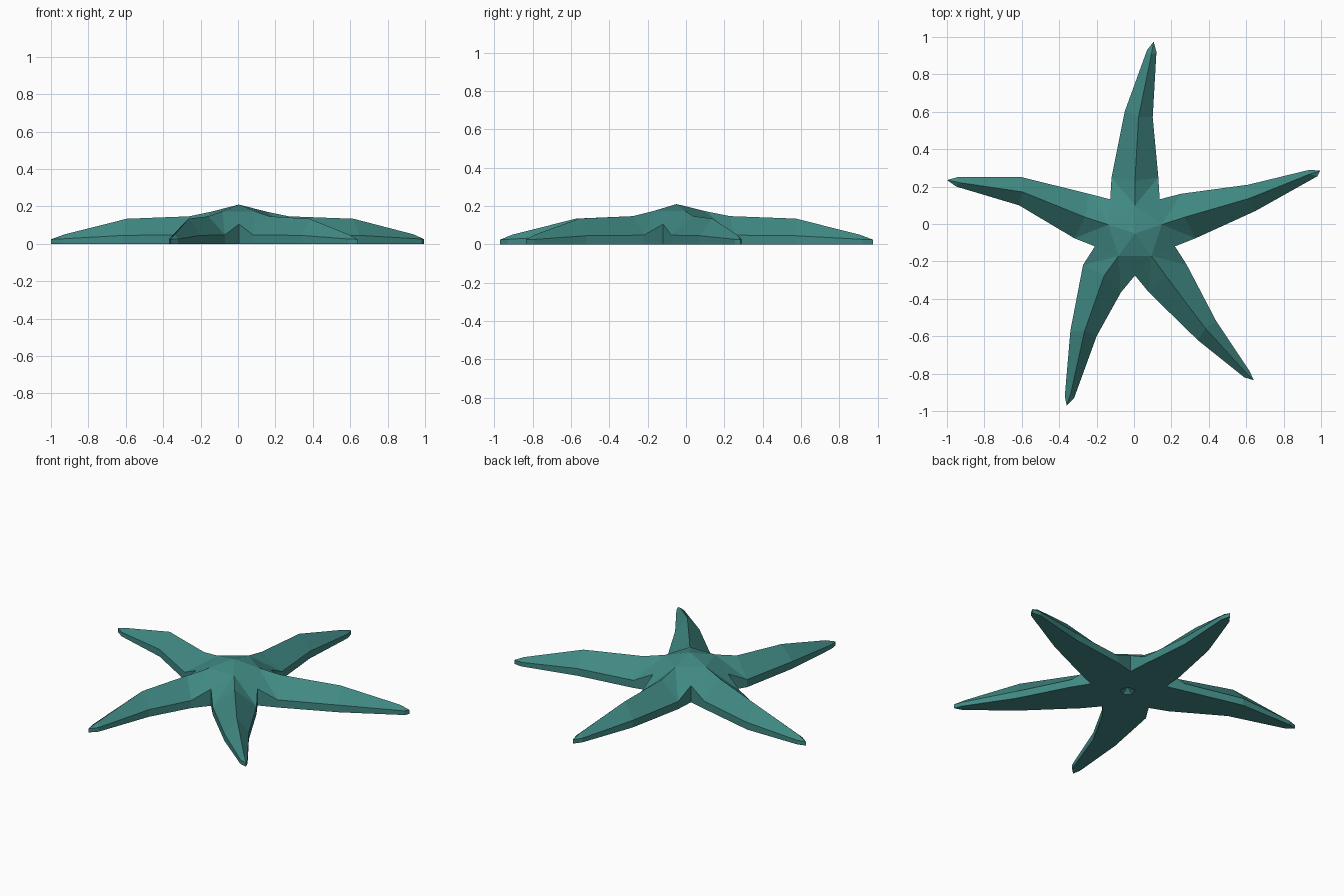
import bpy
import bmesh
import math
from mathutils import Vector

cube = bpy.data.objects.get("Cube")
if cube:
    bpy.data.objects.remove(cube, do_unlink=True)

CENTRE = Vector((0.005, -0.05, 0))
APEX_HEIGHT = 0.21

# Outer outline of each bent arm: (direction, middle left, middle right,
# end left, end right, tip), left and right as seen looking outward
ARMS = [
    (90, (-0.05, 0.6), (0.1, 0.57), (0.07, 0.93), (0.12, 0.92), (0.105, 0.975)),
    (162, (-0.615, 0.1), (-0.6, 0.25), (-0.95, 0.2), (-0.945, 0.25), (-1, 0.235)),
    (234, (-0.2, -0.6), (-0.34, -0.57), (-0.32, -0.93), (-0.37, -0.92), (-0.36, -0.97)),
    (306, (0.44, -0.52), (0.34, -0.62), (0.62, -0.79), (0.59, -0.82), (0.64, -0.835)),
    (18, (0.61, 0.21), (0.65, 0.07), (0.94, 0.29), (0.98, 0.255), (0.995, 0.285)),
]

bm = bmesh.new()


def vert(p, z):
    return bm.verts.new((p[0], p[1], z))


def polar(angle, radius, side=0.0):
    """Point outward from the centre, shifted sideways (left is positive)."""
    a = math.radians(angle)
    out = Vector((math.cos(a), math.sin(a), 0))
    left = Vector((-out.y, out.x, 0))
    return CENTRE + out * radius + left * side


def edge_pair(p, z):
    """Upper and lower vertex of the vertical side wall."""
    return vert(p, z), vert(p, 0)


def face(*verts):
    bm.faces.new(verts)


# Central disc: apex, ridge starts, notches between arms, mouth recess
apex = vert(CENTRE, APEX_HEIGHT)
mouth = vert(CENTRE, 0.03)
hubs = [vert(polar(arm[0], 0.15), 0.173) for arm in ARMS]
notches = [edge_pair(polar(arm[0] + 36, 0.225), 0.105) for arm in ARMS]
rims = [vert(polar(arm[0] + 36, 0.045), 0) for arm in ARMS]

for i, (angle, mid_l, mid_r, end_l, end_r, tip) in enumerate(ARMS):
    notch_l, notch_r = notches[i], notches[i - 1]
    hub = hubs[i]

    # Disc facets beside this arm
    next_hub = hubs[(i + 1) % len(ARMS)]
    face(apex, hub, next_hub)
    face(hub, notch_l[0], next_hub)
    face(mouth, rims[i], rims[i - 1])

    # Cross sections: left wall, ridge, right wall
    sections = [(edge_pair(polar(angle, 0.3, 0.125), 0.048),
                 vert(polar(angle, 0.28), 0.147),
                 edge_pair(polar(angle, 0.3, -0.125), 0.048))]
    for l, r, wall, top in ((mid_l, mid_r, 0.045, 0.134),
                            (end_l, end_r, 0.026, 0.05)):
        ridge = (Vector(l) + Vector(r)) * 0.49
        sections.append((edge_pair(l, wall), vert(ridge, top), edge_pair(r, wall)))

    # Shoulder where the arm joins the disc
    left, ridge, right = sections[0]
    face(hub, ridge, left[0])
    face(hub, left[0], notch_l[0])
    face(hub, right[0], ridge)
    face(hub, notch_r[0], right[0])
    face(notch_l[0], left[0], left[1], notch_l[1])
    face(notch_r[0], notch_r[1], right[1], right[0])
    face(rims[i], notch_l[1], left[1], right[1], notch_r[1], rims[i - 1])

    # Arm length
    for (l0, c0, r0), (l1, c1, r1) in zip(sections, sections[1:]):
        face(c0, c1, l1[0], l0[0])
        face(c0, r0[0], r1[0], c1)
        face(l0[0], l1[0], l1[1], l0[1])
        face(r0[0], r0[1], r1[1], r1[0])
        face(l0[1], l1[1], r1[1], r0[1])

    # Blunt tip
    left, ridge, right = sections[-1]
    point = edge_pair(tip, 0.024)
    face(ridge, point[0], left[0])
    face(ridge, right[0], point[0])
    face(left[0], point[0], point[1], left[1])
    face(right[0], right[1], point[1], point[0])
    face(left[1], point[1], right[1])

bmesh.ops.recalc_face_normals(bm, faces=bm.faces)
mesh = bpy.data.meshes.new("starfish_body")
bm.to_mesh(mesh)
bm.free()

# Teal skin
teal = bpy.data.materials.new("teal_skin")
teal.use_nodes = True
color = (0.052, 0.25, 0.228, 1)
teal.diffuse_color = color
teal.node_tree.nodes["Principled BSDF"].inputs["Base Color"].default_value = color
mesh.materials.append(teal)

body = bpy.data.objects.new("starfish_body", mesh)
bpy.context.collection.objects.link(body)
